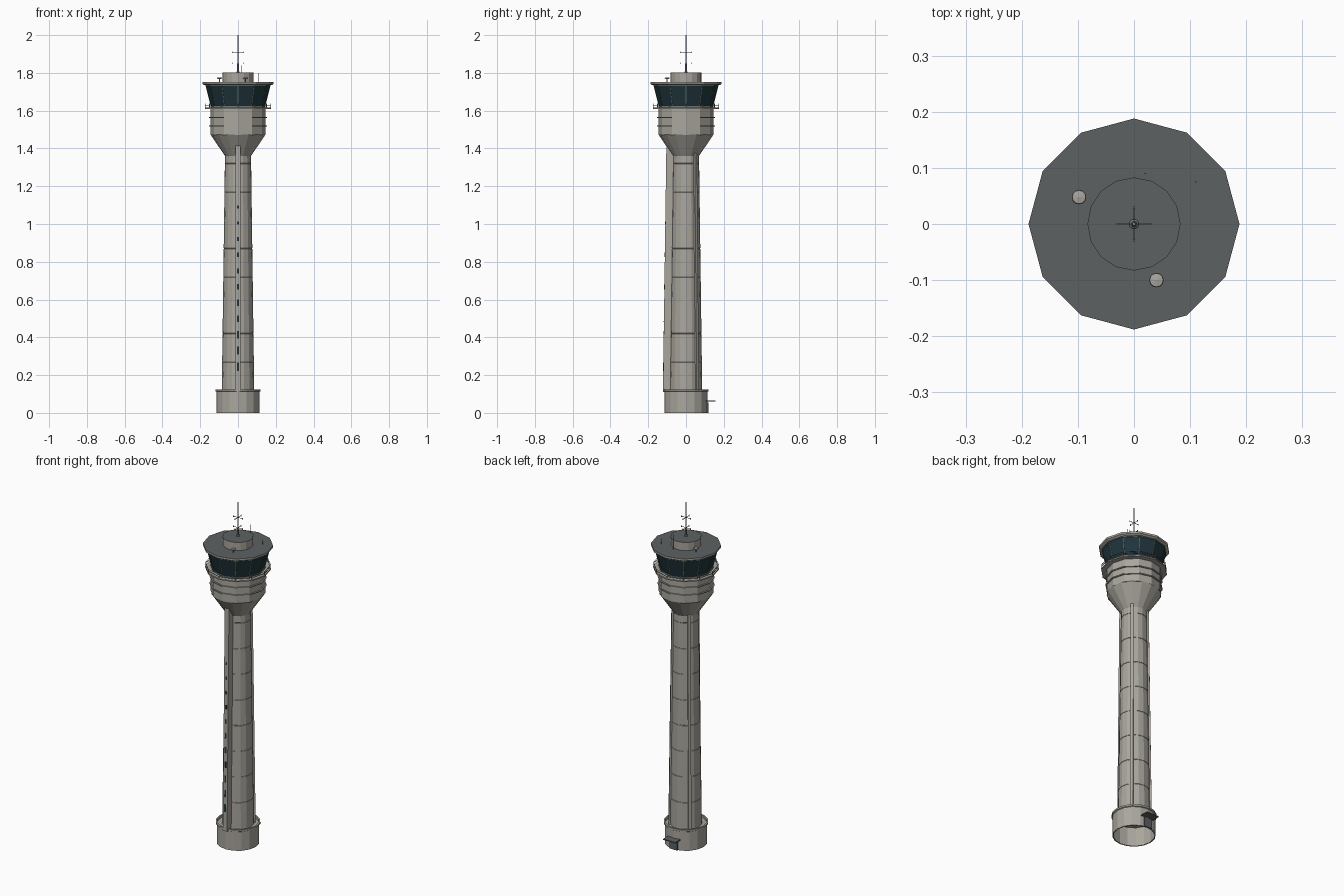
import bpy, bmesh, math
from mathutils import Matrix, Vector

cube = bpy.data.objects.get("Cube")
if cube:
    bpy.data.objects.remove(cube, do_unlink=True)


def material(name, r, g, b):
    m = bpy.data.materials.new(name)
    m.use_nodes = True
    m.diffuse_color = (r, g, b, 1)
    m.node_tree.nodes["Principled BSDF"].inputs["Base Color"].default_value = (r, g, b, 1)
    return m


concrete = material("warm concrete", 0.40, 0.38, 0.34)
roofing = material("dark roofing", 0.11, 0.12, 0.12)
glass = material("dark glass", 0.014, 0.035, 0.045)
trim = material("grey green trim", 0.16, 0.20, 0.18)
metal = material("mast metal", 0.22, 0.22, 0.21)


def finish(name, bm, *mats):
    bmesh.ops.remove_doubles(bm, verts=bm.verts, dist=0.00005)
    bmesh.ops.recalc_face_normals(bm, faces=bm.faces)
    if len(mats) > 1:  # second colour covers upward faces
        for f in bm.faces:
            f.material_index = int(f.normal.z > 0.9)
    mesh = bpy.data.meshes.new(name)
    bm.to_mesh(mesh)
    bm.free()
    for m in mats:
        mesh.materials.append(m)
    ob = bpy.data.objects.new(name, mesh)
    bpy.context.collection.objects.link(ob)
    return ob


def lathe(name, profile, sides, *mats, closed=False, at=(0, 0)):
    """Turn a (radius, height) profile into a faceted solid."""
    bm = bmesh.new()
    rings = []
    for r, z in profile:
        rings.append([bm.verts.new((at[0] + r * math.cos(math.tau * i / sides),
                                    at[1] + r * math.sin(math.tau * i / sides), z))
                      for i in range(sides)])
    if closed:
        rings.append(rings[0])
    for a, b in zip(rings, rings[1:]):
        for i in range(sides):
            j = (i + 1) % sides
            bm.faces.new((a[i], a[j], b[j], b[i]))
    return finish(name, bm, *mats)


def slab(name, profile, width, degrees, *mats):
    """Extrude a (radius, height) outline sideways, then turn it about the axis."""
    bm = bmesh.new()
    face = bm.faces.new([bm.verts.new((r, -width / 2, z)) for r, z in profile])
    out = bmesh.ops.extrude_face_region(bm, geom=[face])
    verts = [v for v in out["geom"] if isinstance(v, bmesh.types.BMVert)]
    bmesh.ops.translate(bm, verts=verts, vec=(0, width, 0))
    bmesh.ops.rotate(bm, verts=bm.verts, matrix=Matrix.Rotation(math.radians(degrees), 3, "Z"))
    return finish(name, bm, *mats)


def block(r0, r1, z0, z1):
    return [(r0, z0), (r1, z0), (r1, z1), (r0, z1)]


def ring(name, r0, r1, z0, z1, sides, *mats):
    return lathe(name, block(r0, r1, z0, z1), sides, *mats, closed=True)


# Base, open underneath, with a low parapet
lathe("base", [(0.109, 0), (0.115, 0), (0.115, 0.112), (0.12, 0.115), (0.12, 0.125),
               (0.111, 0.125), (0.111, 0.112), (0.075, 0.112)], 16, concrete)

# Back entrance
slab("entrance_canopy", block(0.105, 0.155, 0.06, 0.066), 0.08, 90, roofing)
slab("entrance_door", block(0.11, 0.118, 0, 0.055), 0.05, 90, roofing)


# Tapered shaft with shallow casting joints
def shaft_radius(z):
    return 0.086 - 0.0135 * (z - 0.11)


outline = [(shaft_radius(0.11), 0.11)]
for k in range(8):
    z = 0.27 + 0.15 * k
    r = shaft_radius(z)
    outline += [(r, z - 0.002), (r - 0.0015, z - 0.001), (r - 0.0015, z + 0.001), (r, z + 0.002)]
outline.append((0.069, 1.365))
lathe("shaft", outline, 16, concrete)

# Front stair fin and its slit windows
slab("front_fin", [(0.06, 0.11), (0.122, 0.11), (0.104, 1.415), (0.06, 1.415)], 0.028, -90, concrete)


def fin_radius(z):
    return 0.122 - 0.0138 * (z - 0.11)


for k in range(11):
    z, h = 0.245 + 0.0845 * k, 0.023 - 0.0016 * k
    lo, hi = fin_radius(z - h), fin_radius(z + h)
    slab("slit_window", [(lo - 0.002, z - h), (lo + 0.001, z - h),
                         (hi + 0.001, z + h), (hi - 0.002, z + h)], 0.011, -90, glass)

# Slim back fins
for angle in (42, 138):
    slab("back_fin", [(0.06, 0.11), (0.094, 0.11), (0.078, 1.375), (0.06, 1.375)], 0.016, angle, concrete)

# Flared neck and drum
lathe("flare", [(0.069, 1.36), (0.145, 1.473)], 16, concrete)
lathe("drum", [(0.14, 1.472), (0.146, 1.472), (0.146, 1.612), (0.1, 1.612)], 12, concrete)
for z in (1.516, 1.56):
    ring("drum_ledge", 0.14, 0.153, z, z + 0.006, 12, concrete)

# Walkway and railing
ring("walkway", 0.13, 0.176, 1.61, 1.617, 12, concrete)
for z in (1.627, 1.637):
    ring("rail", 0.173, 0.1755, z, z + 0.002, 12, metal)
for k in range(12):
    slab("rail_post", block(0.172, 0.175, 1.615, 1.638), 0.003, 30 * k, metal)

# Control cab with outward leaning glass
ring("cab_sill", 0.13, 0.146, 1.615, 1.626, 12, trim)
lathe("cab_glass", [(0.143, 1.624), (0.171, 1.735)], 12, glass)
ring("cab_head", 0.15, 0.173, 1.731, 1.737, 12, trim)
for k in range(12):
    slab("mullion", [(0.14, 1.624), (0.1445, 1.624), (0.1725, 1.735), (0.168, 1.735)], 0.003, 30 * k, trim)

# Roof and plant room
lathe("roof", [(0, 1.735), (0.178, 1.735), (0.188, 1.741), (0.188, 1.752), (0, 1.752)],
      12, concrete, roofing)
lathe("plant_room", [(0.081, 1.75), (0.081, 1.795), (0.083, 1.795), (0.083, 1.801), (0, 1.801)],
      16, concrete, roofing)

# Mast with crossed aerials
lathe("mast", [(0.009, 1.8), (0.009, 1.806), (0.006, 1.808), (0.0055, 1.84),
               (0.004, 1.845), (0.003, 2.0), (0, 2.0)], 8, metal)
for z in (1.85, 1.91):
    for angle in range(0, 360, 90):
        slab("aerial_arm", block(0, 0.03, z - 0.001, z + 0.001), 0.002, angle, metal)
        slab("aerial_tip", block(0.028, 0.031, z - 0.004, z + 0.004), 0.004, angle, metal)

# Small roof dishes and whip aerials
for spot in ((-0.098, 0.048), (0.04, -0.1)):
    lathe("dish", [(0, 1.766), (0.013, 1.77), (0.012, 1.775), (0, 1.777)], 12, concrete, at=spot)
    lathe("dish_post", [(0.003, 1.75), (0.003, 1.768)], 6, metal, at=spot)
for spot, top in (((0.11, 0.075), 1.8), ((0.02, 0.09), 1.84)):
    lathe("whip_aerial", [(0.0015, 1.75), (0.001, top), (0, top)], 6, metal, at=spot)
